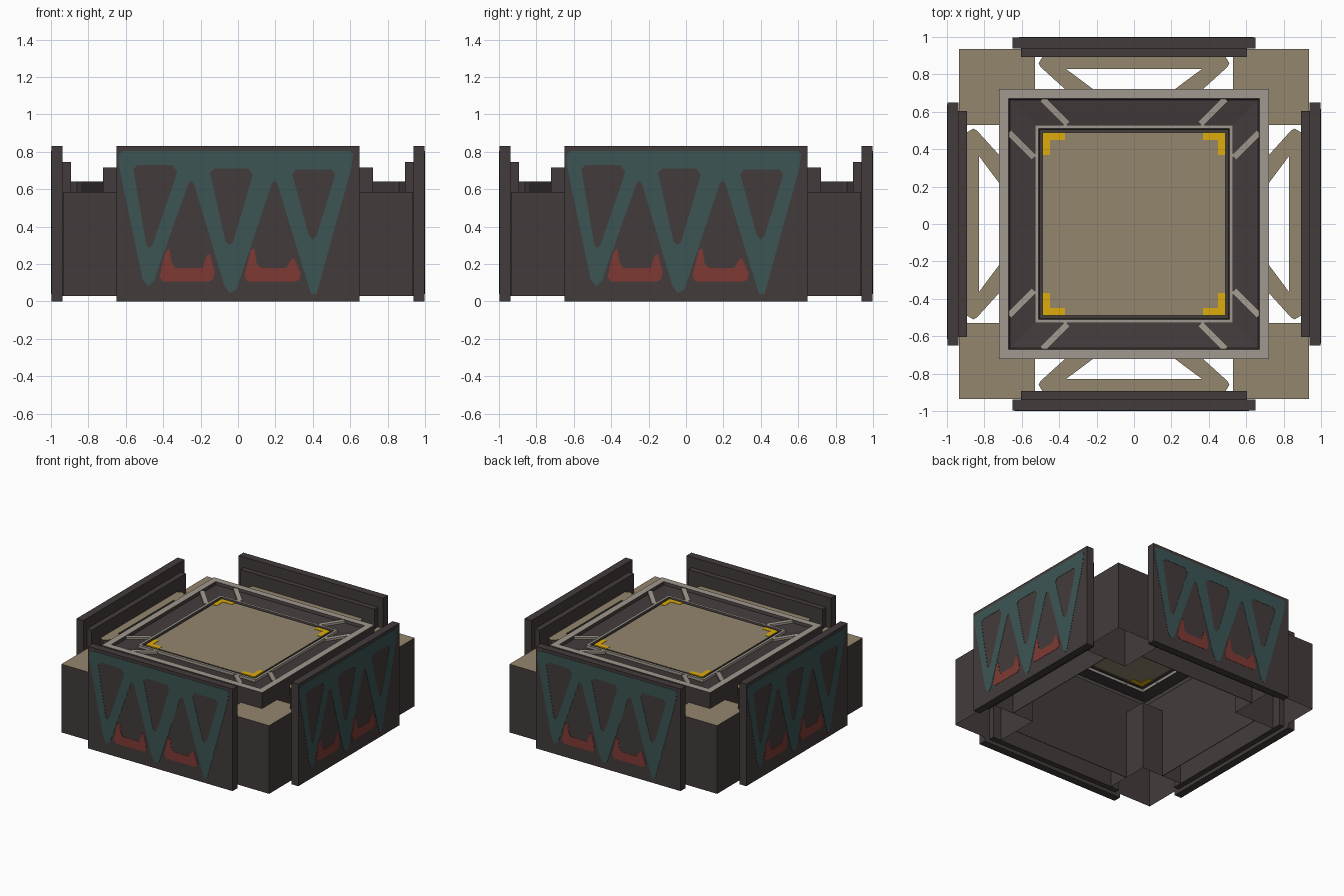
import bpy, bmesh, math
from mathutils import Matrix, Vector

if "Cube" in bpy.data.objects:
    bpy.data.objects.remove(bpy.data.objects["Cube"])


def mat(name, r, g, b):
    m = bpy.data.materials.new(name)
    m.diffuse_color = [((c / 255 + 0.055) / 1.055) ** 2.4 for c in (r, g, b)] + [1]
    m.use_nodes = True
    m.node_tree.nodes["Principled BSDF"].inputs["Base Color"].default_value = m.diffuse_color
    return m


DARK = mat("dark_metal", 67, 59, 59)
TAN = mat("tan_deck", 147, 134, 109)
GREY = mat("pale_trim", 160, 152, 142)
TEAL = mat("teal_paint", 59, 85, 84)
RED = mat("red_paint", 127, 58, 51)
GOLD = mat("yellow_mark", 222, 172, 12)
SIDES = ("front", "right", "back", "left")


def spin(k):
    return Matrix.Rotation(k * math.pi / 2, 4, 'Z')


def finish(name, bm, mats, rule=None, k=0, normals=True, open_bottom=False):
    if normals:
        bmesh.ops.recalc_face_normals(bm, faces=bm.faces[:])
    bm.normal_update()
    if open_bottom:
        bmesh.ops.delete(bm, geom=[f for f in bm.faces if f.normal.z < -.9], context='FACES')
    if rule:
        for f in bm.faces:
            f.material_index = rule(f)
    bm.transform(spin(k))
    me = bpy.data.meshes.new(name)
    bm.to_mesh(me)
    bm.free()
    for m in mats:
        me.materials.append(m)
    ob = bpy.data.objects.new(name, me)
    bpy.context.collection.objects.link(ob)
    return ob


def prism(name, pts, z0, z1, mats, rule=None, k=0, open_bottom=False):
    bm = bmesh.new()
    f = bm.faces.new([bm.verts.new((x, y, z0)) for x, y in pts])
    r = bmesh.ops.extrude_face_region(bm, geom=[f])
    for v in r["geom"]:
        if isinstance(v, bmesh.types.BMVert):
            v.co.z = z1
    return finish(name, bm, mats, rule, k, open_bottom=open_bottom)


def rect(x0, x1, y0, y1):
    return [(x0, y0), (x1, y0), (x1, y1), (x0, y1)]


def top_only(f):
    return 1 if f.normal.z > 0.5 else 0


def decal(name, loops, m, k):
    # thin painted plate, outlines given as (x, z) on the front panel
    cu = bpy.data.curves.new(name, 'CURVE')
    cu.dimensions = '2D'
    cu.fill_mode = 'BOTH'
    cu.extrude = 0.001
    for pts in loops:
        s = cu.splines.new('POLY')
        s.points.add(len(pts) - 1)
        for p, (x, z) in zip(s.points, pts):
            p.co = (x, z, 0, 1)
        s.use_cyclic_u = True
    tmp = bpy.data.objects.new(name + "_curve", cu)
    bpy.context.collection.objects.link(tmp)
    bpy.context.view_layer.update()
    me = bpy.data.meshes.new_from_object(tmp.evaluated_get(bpy.context.evaluated_depsgraph_get()))
    bpy.data.objects.remove(tmp)
    bm = bmesh.new()
    bm.from_mesh(me)
    bm.transform(Matrix.Translation((0, -0.999, 0)) @ Matrix.Rotation(math.pi / 2, 4, 'X'))
    finish(name, bm, [m], lambda f: 0, k, normals=False)


# painted zigzag outline with three openings
ZIGZAG = [
    [(-.61, .805), (.6, .805), (.615, .785), (.605, .71), (.42, .04), (.39, .04), (.21, .63),
     (.195, .645), (.18, .63), (-.01, .06), (-.045, .045), (-.075, .09), (-.235, .63),
     (-.25, .645), (-.265, .63), (-.45, .11), (-.48, .08), (-.51, .12), (-.64, .74), (-.635, .79)],
    [(-.56, .71), (-.535, .73), (-.35, .73), (-.325, .69), (-.457, .3), (-.475, .285), (-.49, .3)],
    [(-.15, .69), (-.125, .71), (.055, .71), (.08, .68), (-.025, .32), (-.045, .3), (-.067, .32)],
    [(.29, .68), (.31, .706), (.5, .706), (.52, .68), (.42, .35), (.4, .33), (.38, .35)]]
# painted tray shapes between the legs
TRAY_A = [(-.39, .26), (-.366, .283), (-.355, .21), (-.335, .178), (-.19, .178), (-.165, .25),
          (-.15, .25), (-.125, .16), (-.13, .125), (-.15, .107), (-.4, .107), (-.42, .13)]
TRAY_B = [(.07, .28), (.088, .28), (.1, .2), (.125, .178), (.255, .178), (.286, .225),
          (.3, .23), (.334, .15), (.33, .12), (.31, .107), (.05, .107), (.035, .14)]
BRACE = [(-.49, -.893), (.49, -.893), (.51, -.86), (.5, -.84), (.37, -.722), (.22, -.722),
         (.365, -.83), (-.365, -.83), (-.22, -.722), (-.37, -.722), (-.5, -.84), (-.51, -.86)]

for k, s in enumerate(SIDES):
    # layered armour panel
    prism(s + "_panel", rect(-.65, .65, -.998, -.937), 0, .83, [DARK], k=k)
    prism(s + "_panel_backing", rect(-.605, .605, -.937, -.893), .03, .745, [DARK], k=k)
    decal(s + "_zigzag_paint", ZIGZAG, TEAL, k)
    decal(s + "_tray_paint_a", [TRAY_A], RED, k)
    decal(s + "_tray_paint_b", [TRAY_B], RED, k)
    # open brace between panel and middle, inner wall, hollow corner block
    prism(s + "_brace", BRACE, .56, .64, [DARK, TAN], top_only, k)
    prism(s + "_inner_wall", rect(-.53, .53, -.722, -.718), .03, .6, [DARK], k=k)
    prism(s + "_corner_block", rect(.53, .935, -.935, -.53), .03, .585, [DARK, TAN], top_only, k,
          open_bottom=True)
    # corner mark on the deck
    prism(s + "_deck_mark", [(.49, -.49), (.49, -.37), (.45, -.37), (.45, -.45), (.37, -.45),
                             (.37, -.49)], .687, .693, [GOLD], k=k)
    # slanted ribs across the recess slope
    for sx in (-1, 1):
        a, b = Vector((.49 * sx, -.668, 0)), Vector((.355 * sx, -.535, 0))
        n = (b - a).normalized().cross(Vector((0, 0, 1))) * .018
        bm = bmesh.new()
        low = [bm.verts.new(p + Vector((0, 0, z)))
               for p, z in ((a + n, .696), (a - n, .696), (b - n, .678), (b + n, .678))]
        top = [bm.verts.new(v.co + Vector((0, 0, .016))) for v in low]
        bm.faces.new(low)
        bm.faces.new(top)
        for i in range(4):
            j = (i + 1) % 4
            bm.faces.new((low[i], low[j], top[j], top[i]))
        finish(s + "_rib", bm, [GREY], k=k)

# square recessed frame with sunken deck: (half width, height, colour of band leading to it)
RINGS = [(.7225, .585, 0), (.7225, .715, 0), (.67, .715, 1), (.664, .692, 0), (.53, .674, 0),
         (.53, .695, 1), (.51, .695, 1), (.505, .68, 0), (.49, .68, 0), (.49, .69, 0)]
bm = bmesh.new()
prev = None
for h, z, c in RINGS:
    ring = [bm.verts.new((x, y, z)) for x, y in rect(-h, h, -h, h)]
    if prev:
        for i in range(4):
            j = (i + 1) % 4
            bm.faces.new((prev[i], prev[j], ring[j], ring[i])).material_index = c
    prev = ring
bm.faces.new(prev).material_index = 2
finish("recessed_deck_frame", bm, [DARK, GREY, TAN], normals=False)
